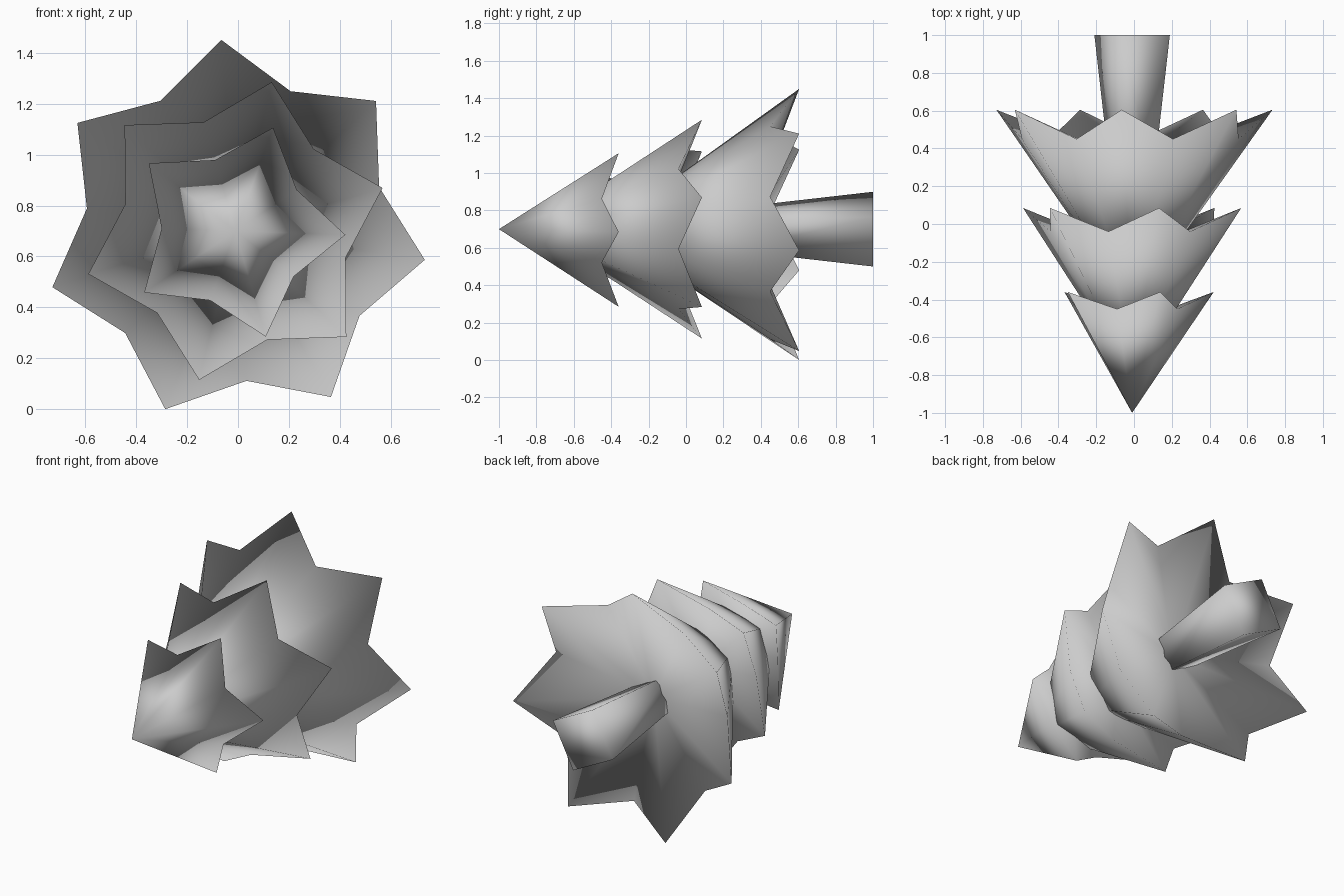
import bpy
import bmesh
import math
from mathutils import Vector

cube = bpy.data.objects.get("Cube")
if cube:
    bpy.data.objects.remove(cube, do_unlink=True)

# Single plain grey for the whole tree
grey = bpy.data.materials.new("plain_grey")
grey.use_nodes = True
grey.diffuse_color = (0.6, 0.6, 0.6, 1)
grey.node_tree.nodes["Principled BSDF"].inputs["Base Color"].default_value = (0.6, 0.6, 0.6, 1)

AXIS_X, AXIS_Z = -0.01, 0.70  # the tree lies along y


def point(radius, degrees, y):
    a = math.radians(degrees)
    return Vector((AXIS_X + radius * math.cos(a), y, AXIS_Z + radius * math.sin(a)))


def finish(name, bm):
    bmesh.ops.recalc_face_normals(bm, faces=bm.faces)
    for face in bm.faces:
        face.smooth = True
    mesh = bpy.data.meshes.new(name)
    bm.to_mesh(mesh)
    bm.free()
    mesh.materials.append(grey)
    obj = bpy.data.objects.new(name, mesh)
    bpy.context.collection.objects.link(obj)
    return obj


def branch_tier(name, count, start, apex_y, tip, valley, hollow_y):
    """Star-rimmed cone with a hollow underside; tip and valley are (radius, y)."""
    bm = bmesh.new()
    rim = []
    for i in range(count * 2):
        radius, y = valley if i % 2 else tip
        rim.append(bm.verts.new(point(radius, start + i * 180 / count, y)))
    apex = bm.verts.new(point(0, 0, apex_y))
    hollow = bm.verts.new(point(0, 0, hollow_y))
    for i, a in enumerate(rim):
        b = rim[(i + 1) % len(rim)]
        bm.faces.new((apex, a, b))
        bm.faces.new((hollow, b, a))
    return finish(name, bm)


def tapered_trunk(name, sides, start, near, far):
    """Closed tapered prism between two (radius, y) ends."""
    bm = bmesh.new()
    rings = [[bm.verts.new(point(r, start + i * 360 / sides, y)) for i in range(sides)]
             for r, y in (near, far)]
    for i in range(sides):
        j = (i + 1) % sides
        bm.faces.new((rings[0][i], rings[0][j], rings[1][j], rings[1][i]))
    for ring in rings:
        bm.faces.new(ring)
    return finish(name, bm)


# Foliage from the treetop down to the widest tier
branch_tier("top_branches", 5, 70, -1.0, (0.432, -0.36), (0.29, -0.45), -0.52)
branch_tier("middle_branches", 6, 76.3, -0.81, (0.602, 0.085), (0.445, -0.04), -0.15)
branch_tier("lower_branches", 7, 94.2, -0.44, (0.752, 0.605), (0.59, 0.45), 0.32)

# Trunk, flaring towards its foot
tapered_trunk("trunk", 4, 18, (0.12, 0.25), (0.21, 1.0))
